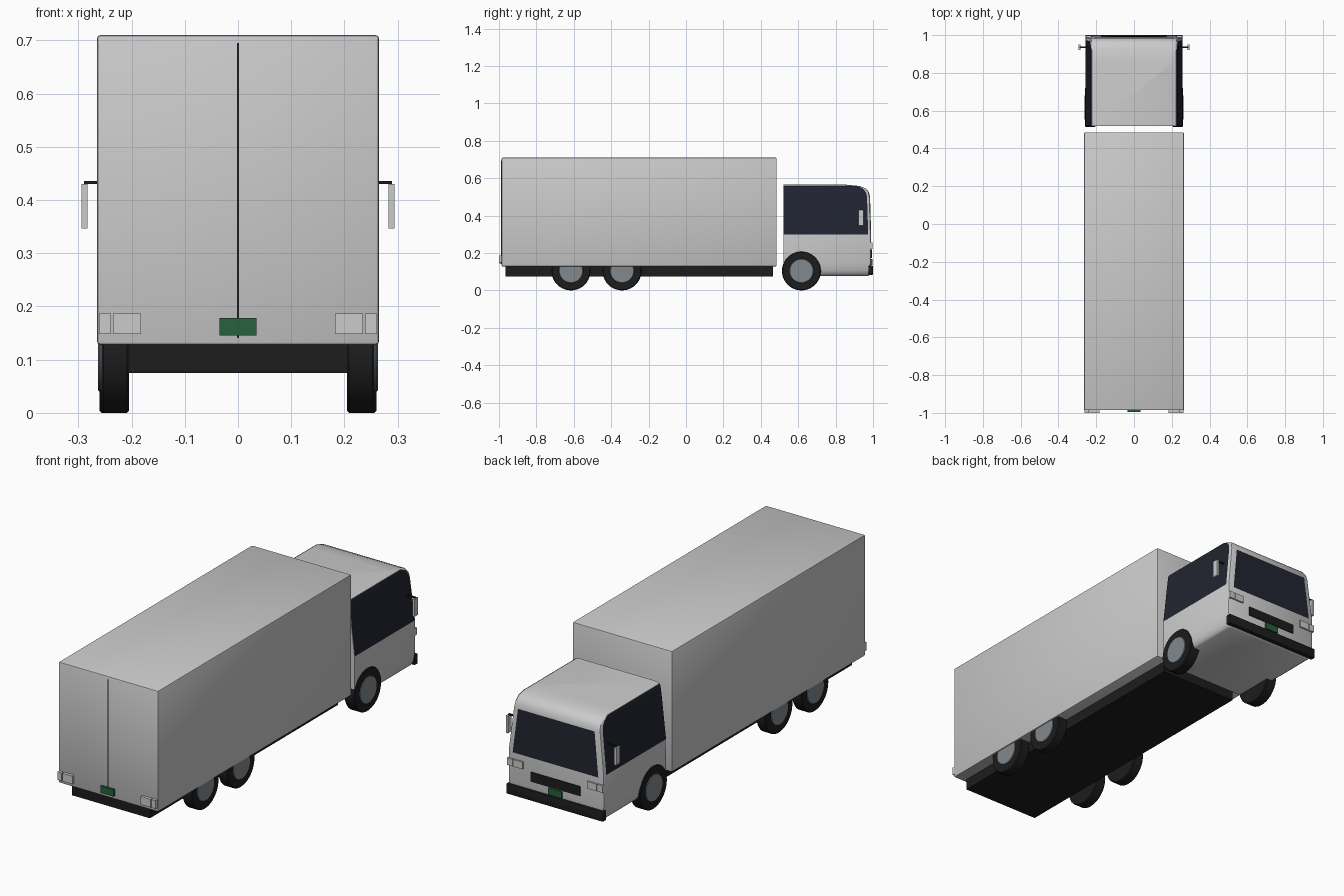
import bpy, bmesh, math
from mathutils import Matrix, Vector

if "Cube" in bpy.data.objects:
    bpy.data.objects.remove(bpy.data.objects["Cube"])


def material(name, rgb):
    m = bpy.data.materials.new(name)
    m.diffuse_color = (*rgb, 1)
    m.use_nodes = True
    m.node_tree.nodes["Principled BSDF"].inputs["Base Color"].default_value = m.diffuse_color
    return m


BLACK = material("black", (0.012, 0.012, 0.012))
GLASS = material("dark_glass", (0.015, 0.018, 0.03))
GREEN = material("plate_green", (0.02, 0.12, 0.045))
STEEL = material("wheel_steel", (0.22, 0.25, 0.27))


def finish(name, bm, mat=None, smooth=False):
    bmesh.ops.recalc_face_normals(bm, faces=bm.faces)
    me = bpy.data.meshes.new(name)
    bm.to_mesh(me)
    bm.free()
    ob = bpy.data.objects.new(name, me)
    bpy.context.collection.objects.link(ob)
    if mat:
        me.materials.append(mat)
    if smooth:
        bpy.ops.object.select_all(action='DESELECT')
        ob.select_set(True)
        bpy.context.view_layer.objects.active = ob
        bpy.ops.object.shade_smooth_by_angle(angle=math.radians(35))
    return ob


def box(name, x, y, z, mat=None, bevel=0):
    bm = bmesh.new()
    size = [b - a for a, b in (x, y, z)]
    mid = [(a + b) / 2 for a, b in (x, y, z)]
    bmesh.ops.create_cube(bm, size=1, matrix=Matrix.Translation(mid) @ Matrix.Diagonal((*size, 1)))
    if bevel:
        bmesh.ops.bevel(bm, geom=bm.edges[:], offset=bevel, segments=2, profile=0.5, affect='EDGES')
    return finish(name, bm, mat, bevel > 0)


def pair(name, x, y, z, mat=None, bevel=0):
    for side, s in (("right", 1), ("left", -1)):
        box(f"{name}_{side}", sorted((s * x[0], s * x[1])), y, z, mat, bevel)


def loft(name, rings, mat=None, closed=True):
    bm = bmesh.new()
    loops = [[bm.verts.new(p) for p in r] for r in rings]
    n = len(loops[0])
    for a, b in zip(loops, loops[1:]):
        for i in range(n if closed else n - 1):
            j = (i + 1) % n
            bm.faces.new((a[i], a[j], b[j], b[i]))
    if closed:
        bm.faces.new(loops[0])
        bm.faces.new(loops[-1])
    return finish(name, bm, mat, True)


def disc_wheel(name, x0, x1, y, z, r, mat, chamfer):
    # lathe a chamfered profile around the axle
    prof = [(x0, 0), (x0, r - chamfer), (x0 + chamfer * (1 if x1 > x0 else -1), r),
            (x1 - chamfer * (1 if x1 > x0 else -1), r), (x1, r - chamfer), (x1, 0)]
    bm = bmesh.new()
    vs = [bm.verts.new((px, y, z + pr)) for px, pr in prof]
    es = [bm.edges.new(e) for e in zip(vs, vs[1:])]
    bmesh.ops.spin(bm, geom=vs + es, cent=(0, y, z), axis=(1, 0, 0), angle=math.tau, steps=40)
    bmesh.ops.remove_doubles(bm, verts=bm.verts, dist=1e-5)
    return finish(name, bm, mat, True)


# cargo body and chassis
box("cargo_box", (-0.265, 0.265), (-0.986, 0.485), (0.128, 0.71), bevel=0.006)
box("chassis", (-0.207, 0.207), (-0.965, 0.465), (0.075, 0.13), BLACK)

# rear doors, lights and plate
box("door_seam", (-0.002, 0.002), (-0.988, -0.98), (0.141, 0.695), BLACK)
pair("rear_light", (0.182, 0.235), (-1.0, -0.98), (0.148, 0.187))
pair("rear_corner_light", (0.239, 0.261), (-1.0, -0.98), (0.148, 0.187))
box("rear_plate", (-0.035, 0.035), (-0.996, -0.98), (0.145, 0.178), GREEN)

# cab shell: stacked outlines (height, half width, front y)
BACK = 0.52
LEVELS = [(0.078, 0.232, 0.975), (0.085, 0.243, 0.982), (0.105, 0.252, 0.987),
          (0.15, 0.257, 0.990), (0.30, 0.256, 0.990), (0.50, 0.233, 0.984),
          (0.525, 0.230, 0.978), (0.545, 0.227, 0.962), (0.558, 0.223, 0.93),
          (0.565, 0.205, 0.86)]


def cab_ring(z, w, f, c=0.014):
    half = [(w, BACK), (w, f - c), (w - 0.3 * c, f - 0.3 * c), (w - c, f)]
    return [(x, y, z) for x, y in half] + [(-x, y, z) for x, y in reversed(half)]


loft("cab", [cab_ring(*lv) for lv in LEVELS])

# side windows follow the cab shell
for side, s in (("right", 1), ("left", -1)):
    loft(f"side_window_{side}",
         [[(s * (w + 0.002), BACK, z), (s * (w + 0.002), f - 0.016, z)] for z, w, f in LEVELS[4:9]],
         GLASS, closed=False)

# windscreen
loft("windscreen", [[(-0.228, 0.9925, 0.287), (0.228, 0.9925, 0.287)],
                    [(-0.204, 0.9865, 0.5), (0.204, 0.9865, 0.5)]], GLASS, closed=False)

# cab nose details
box("grille", (-0.132, 0.132), (0.97, 0.994), (0.172, 0.218), BLACK)
box("bumper", (-0.258, 0.258), (0.975, 1.0), (0.083, 0.132), BLACK, 0.004)
box("front_plate", (-0.036, 0.036), (0.975, 0.997), (0.136, 0.168), GREEN)
pair("headlight", (0.172, 0.222), (0.97, 0.998), (0.222, 0.256))
pair("front_corner_light", (0.226, 0.254), (0.97, 0.998), (0.222, 0.256))

# mirrors
pair("mirror", (0.283, 0.294), (0.921, 0.95), (0.347, 0.43))
pair("mirror_arm", (0.23, 0.289), (0.932, 0.94), (0.43, 0.436), BLACK)

# wheels
for axle, y, out in (("rear", -0.615, 0.257), ("middle", -0.342, 0.257), ("front", 0.617, 0.26)):
    for side, s in (("right", 1), ("left", -1)):
        disc_wheel(f"{axle}_tyre_{side}", s * 0.205, s * out, y, 0.104, 0.104, BLACK, 0.004)
        disc_wheel(f"{axle}_hub_{side}", s * 0.22, s * (out + 0.003), y, 0.104, 0.064, STEEL, 0.002)
